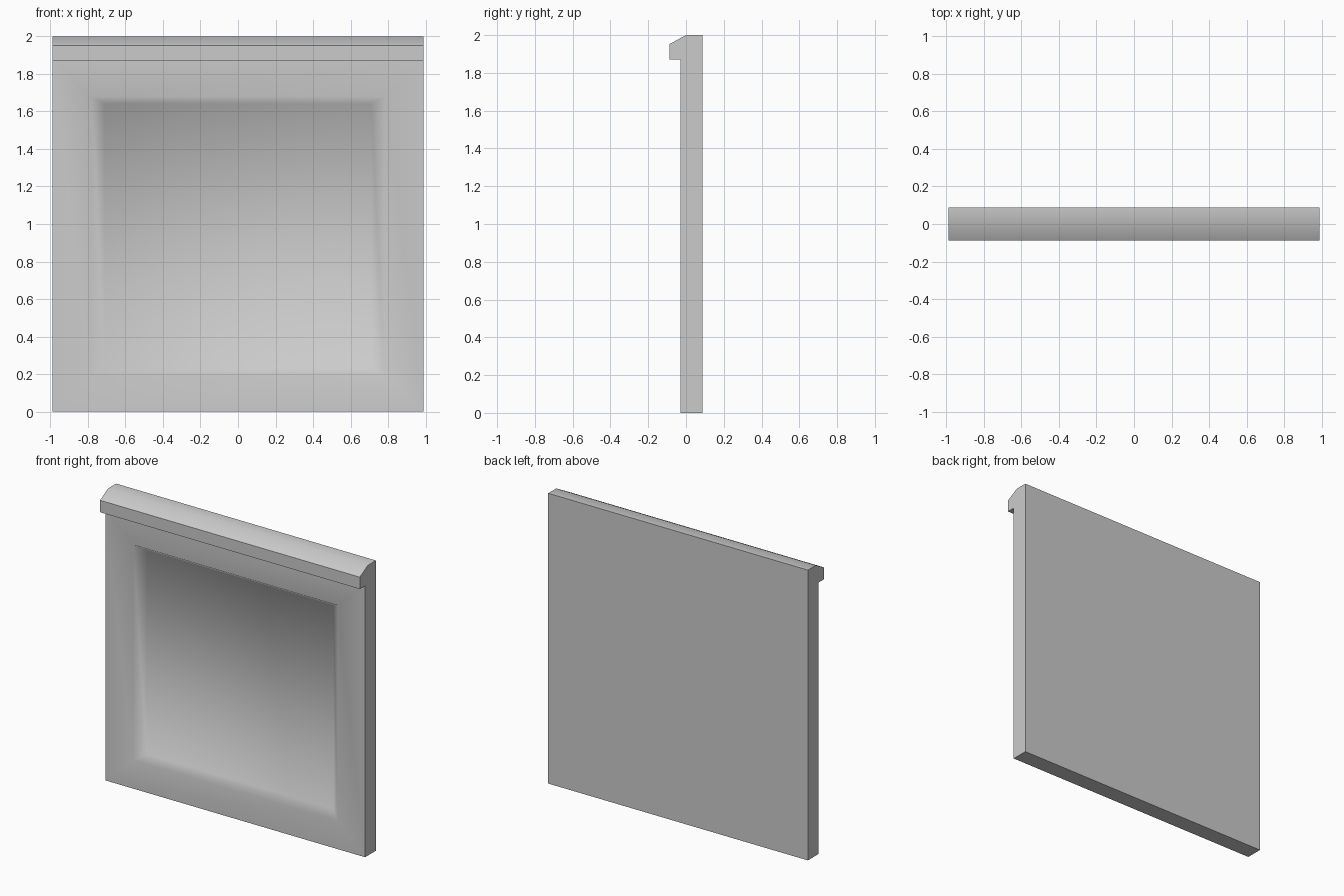
import bpy
import bmesh
import math
from mathutils import Vector

default = bpy.data.objects.get("Cube")
if default:
    bpy.data.objects.remove(default, do_unlink=True)

HALF_WIDTH = 0.99

grey = bpy.data.materials.new("plain_grey")
grey.use_nodes = True
colour = (0.6, 0.6, 0.6, 1)
grey.diffuse_color = colour
grey.node_tree.nodes["Principled BSDF"].inputs["Base Color"].default_value = colour


def inset_to(bm, face, half_x, low, high, y):
    """Inset a face and fit the inner rectangle to the given limits."""
    bmesh.ops.inset_individual(bm, faces=[face], thickness=0.05)
    middle = sum(v.co.z for v in face.verts) / len(face.verts)
    for v in face.verts:
        v.co = (math.copysign(half_x, v.co.x), y, high if v.co.z > middle else low)


# Side profile (y, z): slab with an overhanging, sloped top lip
profile = [(-0.03, 0), (0.087, 0), (0.087, 2), (0, 2),
           (-0.088, 1.952), (-0.088, 1.87), (-0.03, 1.87)]
bm = bmesh.new()
end = bm.faces.new([bm.verts.new((-HALF_WIDTH, y, z)) for y, z in profile])
result = bmesh.ops.extrude_face_region(bm, geom=[end], use_keep_orig=True)
moved = [g for g in result["geom"] if isinstance(g, bmesh.types.BMVert)]
bmesh.ops.translate(bm, verts=moved, vec=Vector((2 * HALF_WIDTH, 0, 0)))
bmesh.ops.recalc_face_normals(bm, faces=bm.faces)

# Flat frame around a recessed centre with sloped borders
front = next(f for f in bm.faces
             if f.normal.y < -0.9 and f.calc_center_median().z < 1.5)
inset_to(bm, front, 0.78, 0.195, 1.68, -0.03)
inset_to(bm, front, 0.71, 0.235, 1.64, 0.025)
bmesh.ops.recalc_face_normals(bm, faces=bm.faces)

mesh = bpy.data.meshes.new("recessed_panel")
bm.to_mesh(mesh)
bm.free()
mesh.materials.append(grey)
panel = bpy.data.objects.new("recessed_panel", mesh)
bpy.context.collection.objects.link(panel)

# Soft shading over the recess and lip, crisp outer edges
bpy.ops.object.select_all(action="DESELECT")
panel.select_set(True)
bpy.context.view_layer.objects.active = panel
bpy.ops.object.shade_smooth_by_angle(angle=math.radians(60))
